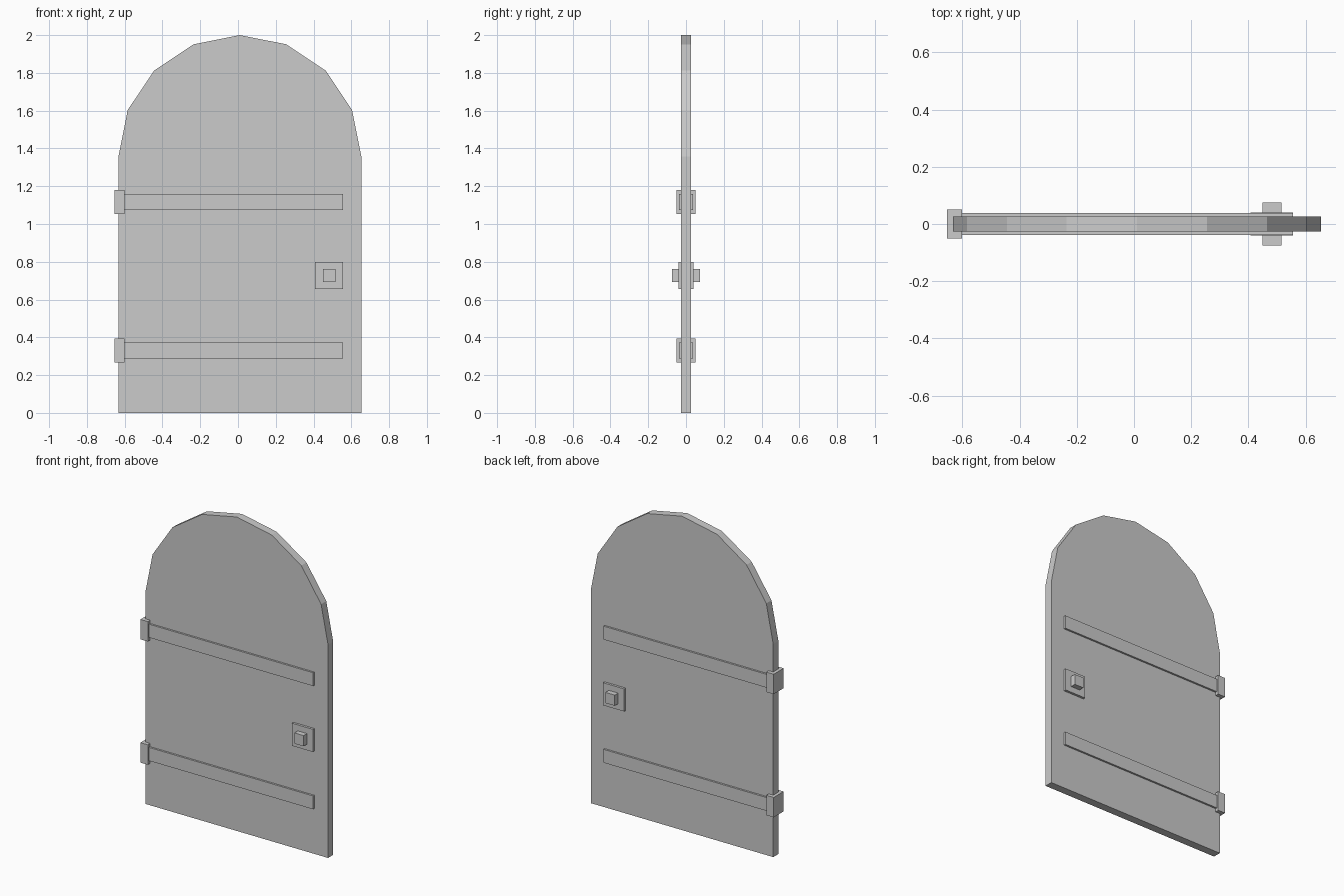
import bpy, bmesh, math

old = bpy.data.objects.get("Cube")
if old:
    bpy.data.objects.remove(old, do_unlink=True)

grey = bpy.data.materials.new("plain_grey")
grey.use_nodes = True
COLOUR = (0.6, 0.6, 0.6, 1)
grey.diffuse_color = COLOUR
grey.node_tree.nodes["Principled BSDF"].inputs["Base Color"].default_value = COLOUR


def slab(name, outline, half_depth):
    """Extrude an x-z outline evenly to both sides of y = 0."""
    bm = bmesh.new()
    face = bm.faces.new([bm.verts.new((x, -half_depth, z)) for x, z in outline])
    extruded = bmesh.ops.extrude_face_region(bm, geom=[face])["geom"]
    moved = [v for v in extruded if isinstance(v, bmesh.types.BMVert)]
    bmesh.ops.translate(bm, verts=moved, vec=(0, 2 * half_depth, 0))
    bmesh.ops.recalc_face_normals(bm, faces=bm.faces)
    mesh = bpy.data.meshes.new(name)
    bm.to_mesh(mesh)
    bm.free()
    mesh.materials.append(grey)
    obj = bpy.data.objects.new(name, mesh)
    bpy.context.collection.objects.link(obj)
    return obj


def block(name, x0, x1, z_mid, height, half_depth):
    z0, z1 = z_mid - height / 2, z_mid + height / 2
    return slab(name, [(x0, z0), (x1, z0), (x1, z1), (x0, z1)], half_depth)


# Door leaf with an eight-sided arch on top
CENTRE, RADIUS, SPRING = 0.01, 0.643, 1.357
outline = [(CENTRE - RADIUS, 0), (CENTRE + RADIUS, 0)]
for i in range(9):
    a = math.pi * i / 8
    outline.append((CENTRE + RADIUS * math.cos(a), SPRING + RADIUS * math.sin(a)))
slab("door_leaf", outline, 0.026)

# Iron straps and the hinge blocks holding them
for level, z in (("lower", 0.331), ("upper", 1.116)):
    block(level + "_strap", -0.625, 0.556, z, 0.085, 0.038)
    block(level + "_hinge", -0.653, -0.601, z, 0.127, 0.05)

# Handle plate and square knob on both sides
block("handle_plate", 0.408, 0.556, 0.727, 0.144, 0.041)
block("handle_knob", 0.45, 0.515, 0.727, 0.068, 0.075)
